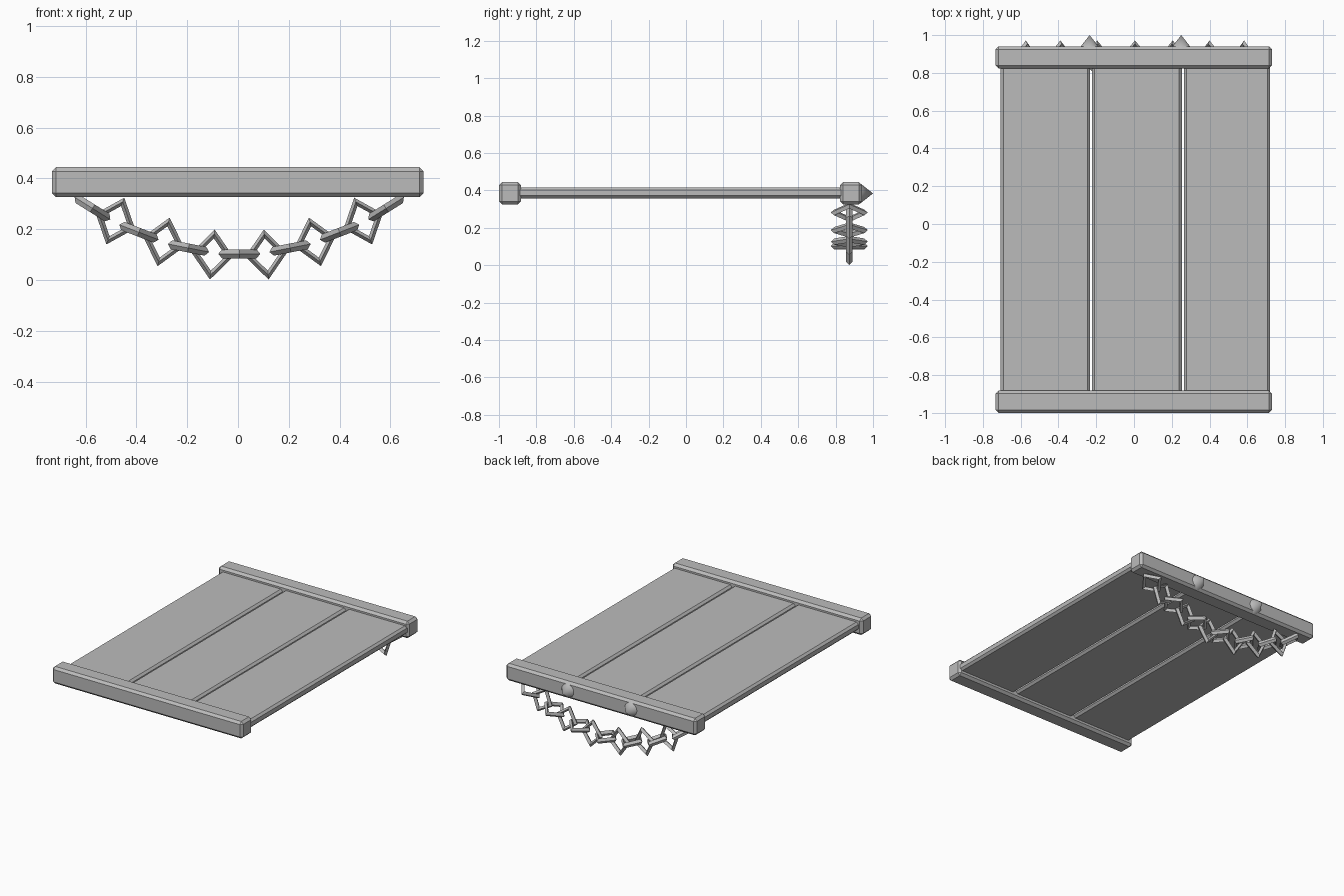
import bpy
from math import radians, pi

default = bpy.data.objects.get("Cube")
if default:
    bpy.data.objects.remove(default, do_unlink=True)

grey = bpy.data.materials.new("plain grey")
grey.use_nodes = True
grey.diffuse_color = (0.5, 0.5, 0.5, 1)
grey.node_tree.nodes["Principled BSDF"].inputs["Base Color"].default_value = (0.5, 0.5, 0.5, 1)


def finish(name):
    ob = bpy.context.object
    ob.name = name
    ob.data.materials.append(grey)
    return ob


def chamfered_box(name, low, high, chamfer):
    centre = [(a + b) / 2 for a, b in zip(low, high)]
    bpy.ops.mesh.primitive_cube_add(size=1, location=centre)
    ob = finish(name)
    ob.scale = [b - a for a, b in zip(low, high)]
    bpy.ops.object.transform_apply(location=False, rotation=False, scale=True)
    bevel = ob.modifiers.new("chamfer", 'BEVEL')
    bevel.width = chamfer
    bevel.segments = 1


def chain_link(name, x, z, tilt, upright):
    bpy.ops.mesh.primitive_torus_add(major_segments=4, minor_segments=4,
                                     major_radius=0.081, minor_radius=0.0175)
    ob = finish(name)
    ob.scale.x = 0.84
    ob.location = (x, 0.873, z)
    ob.rotation_euler = (pi / 2 if upright else 0, radians(tilt), 0)


# End rails
for name, y0, y1 in (("front_rail", -1.0, -0.882), ("back_rail", 0.823, 0.941)):
    chamfered_box(name, (-0.733, y0, 0.326), (0.73, y1, 0.444), 0.016)

# Planks running between the rails
for name, x0, x1 in (("right_plank", -0.706, -0.233), ("middle_plank", -0.222, 0.253),
                     ("left_plank", 0.264, 0.72)):
    chamfered_box(name, (x0, -0.94, 0.358), (x1, 0.88, 0.416), 0.014)

# Round spikes on the back rail
for name, x in (("right_spike", -0.235), ("left_spike", 0.25)):
    bpy.ops.mesh.primitive_cone_add(vertices=32, radius1=0.055, depth=0.07,
                                    location=(x, 0.965, 0.384), rotation=(-pi / 2, 0, 0))
    finish(name)
    bpy.ops.object.shade_smooth_by_angle()

# Hanging chain: flat and upright links alternate outward from the lowest link
MIDDLE = 0.005
chain_link("middle_link", MIDDLE, 0.103, 0, False)
links = ((0.106, 0.1, 5.5, True), (0.2, 0.126, 11, False), (0.298, 0.15, 14, True),
         (0.395, 0.188, 21, False), (0.488, 0.232, 21, True), (0.578, 0.282, 32, False))
for side, sign in (("left", 1), ("right", -1)):
    for i, (x, z, tilt, upright) in enumerate(links):
        chain_link(f"{side}_link_{i + 1}", MIDDLE + sign * x, z, -sign * tilt, upright)
